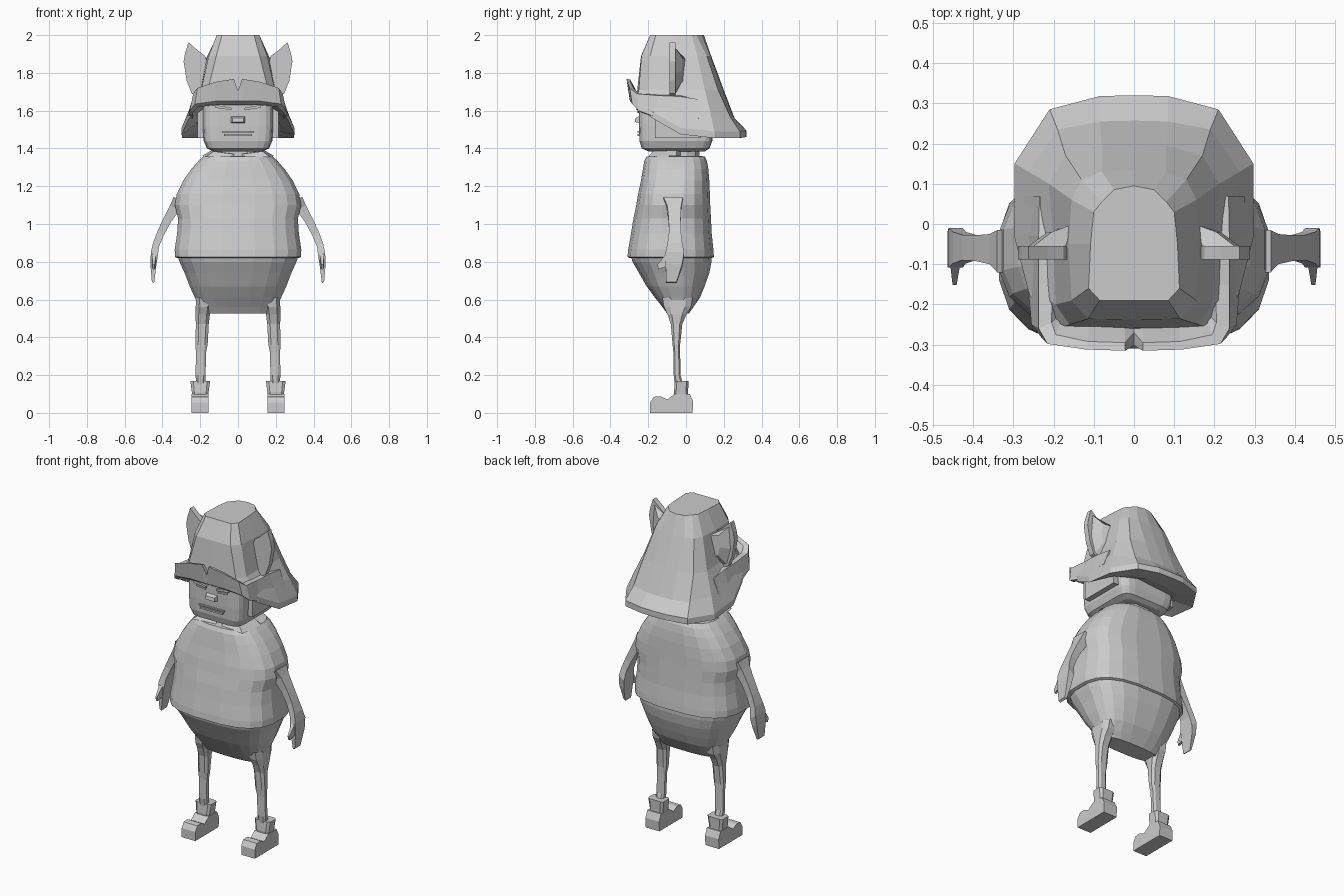
import bpy, bmesh, math

grey = bpy.data.materials.new("plain_grey")
grey.diffuse_color = (0.6, 0.6, 0.6, 1)


def make(name, verts, faces):
    me = bpy.data.meshes.new(name)
    me.from_pydata(verts, [], faces)
    me.materials.append(grey)
    bm = bmesh.new()
    bm.from_mesh(me)
    bmesh.ops.recalc_face_normals(bm, faces=bm.faces)
    bm.to_mesh(me)
    bm.free()
    ob = bpy.data.objects.new(name, me)
    bpy.context.collection.objects.link(ob)


def pair(name, verts, faces):
    """Build a part on the right and its reflection on the left."""
    make(name + "_right", verts, faces)
    make(name + "_left", [(-x, y, z) for x, y, z in verts], faces)


def loft(rings):
    """Skin a stack of equal rings and cap both ends."""
    n, m = len(rings[0]), len(rings)
    verts = [p for r in rings for p in r]
    faces = [(k * n + i, k * n + (i + 1) % n, (k + 1) * n + (i + 1) % n, (k + 1) * n + i)
             for k in range(m - 1) for i in range(n)]
    return verts, faces + [tuple(range(n)), tuple(range((m - 1) * n, m * n))]


def oval(z, hw, y0, y1, n=20, p=2.8, cx=0.0):
    """Rounded-square ring, hw wide each side, from y0 to y1."""
    def c(v):
        return math.copysign(abs(v) ** (2 / p), v)
    ang = [2 * math.pi * (i + 0.5) / n for i in range(n)]
    return [(cx + hw * c(math.cos(a)), (y0 + y1) / 2 + (y1 - y0) / 2 * c(math.sin(a)), z)
            for a in ang]


def stack(rows, **kw):
    return loft([oval(*r, **kw) for r in rows])


def prism(outline, y0, y1):
    """Extrude an (x, z) outline along y."""
    return loft([[(x, y, z) for x, z in outline] for y in (y0, y1)])


def box(x0, x1, y0, y1, z0, z1):
    return prism([(x0, z0), (x1, z0), (x1, z1), (x0, z1)], y0, y1)


# Trousers and shirt
make("trousers", *stack([
    (0.525, 0.185, -0.10, 0.015), (0.56, 0.21, -0.125, 0.04), (0.61, 0.23, -0.165, 0.075),
    (0.67, 0.258, -0.21, 0.10), (0.74, 0.285, -0.25, 0.125), (0.80, 0.312, -0.285, 0.137),
    (0.835, 0.325, -0.295, 0.138)]))
make("shirt", *stack([
    (0.82, 0.325, -0.30, 0.14), (0.825, 0.337, -0.312, 0.15), (0.865, 0.338, -0.308, 0.147),
    (0.95, 0.325, -0.293, 0.138), (1.03, 0.32, -0.28, 0.134), (1.10, 0.337, -0.265, 0.13),
    (1.16, 0.327, -0.255, 0.128), (1.23, 0.292, -0.24, 0.125), (1.29, 0.25, -0.23, 0.12),
    (1.335, 0.21, -0.222, 0.112), (1.358, 0.185, -0.21, 0.10), (1.36, 0.12, -0.15, 0.07)]))
make("neck", *stack([(1.34, 0.11, -0.15, 0.07), (1.42, 0.11, -0.15, 0.08)], n=12))
# Collar points either side of the throat
pair("collar", *loft([
    [(0.02, -0.19, 1.355), (0.17, -0.20, 1.355), (0.19, -0.05, 1.36), (0.12, -0.03, 1.36)],
    [(0.02, -0.175, 1.37), (0.13, -0.175, 1.385), (0.14, -0.05, 1.39), (0.11, -0.03, 1.39)]]))

# Legs, cuffs and shoes
pair("leg", *stack([
    (0.14, 0.024, -0.06, -0.01, 8, 3, 0.198), (0.20, 0.028, -0.066, -0.028, 8, 3, 0.198),
    (0.32, 0.028, -0.068, -0.03, 8, 3, 0.196), (0.36, 0.034, -0.072, -0.03, 8, 3, 0.193),
    (0.47, 0.036, -0.082, -0.018, 8, 3, 0.189), (0.52, 0.040, -0.10, 0.005, 8, 3, 0.187),
    (0.56, 0.043, -0.12, 0.03, 8, 3, 0.183), (0.61, 0.045, -0.13, 0.04, 8, 3, 0.18)]))
pair("cuff", *stack([(0.07, 0.042, -0.06, 0.015, 8, 5, 0.2),
                     (0.11, 0.046, -0.065, 0.012, 8, 5, 0.2),
                     (0.17, 0.054, -0.06, 0.015, 8, 5, 0.2)]))
shoe = [(-0.19, 0.0), (0.035, 0.0), (0.038, 0.06), (0.02, 0.10), (-0.06, 0.10),
        (-0.10, 0.07), (-0.135, 0.088), (-0.17, 0.085), (-0.19, 0.055)]
pair("shoe", *loft([[(x, y, z) for y, z in shoe] for x in (0.155, 0.247)]))

# Arms: centre x, z, half thickness, y range
arm = [(0.30, 1.12, 0.04, -0.12, -0.015), (0.335, 1.085, 0.024, -0.10, -0.025),
       (0.375, 1.02, 0.019, -0.092, -0.028), (0.41, 0.95, 0.017, -0.09, -0.027),
       (0.434, 0.89, 0.016, -0.098, -0.02), (0.443, 0.84, 0.018, -0.108, -0.01),
       (0.449, 0.78, 0.015, -0.108, -0.02), (0.450, 0.69, 0.006, -0.105, -0.05)]
pair("arm", *loft([[(x - t, a, z - t * 0.6), (x + t, a, z + t * 0.6),
                    (x + t, b, z + t * 0.6), (x - t, b, z - t * 0.6)] for x, z, t, a, b in arm]))
pair("thumb", *loft([
    [(0.432, -0.10, 0.85), (0.457, -0.10, 0.85), (0.457, -0.09, 0.78), (0.432, -0.09, 0.78)],
    [(0.441, -0.152, 0.785), (0.451, -0.152, 0.785), (0.451, -0.145, 0.76), (0.441, -0.145, 0.76)]]))

# Head with a plain, boxy face
make("head", *stack([
    (1.385, 0.13, -0.20, 0.10), (1.40, 0.165, -0.235, 0.125), (1.44, 0.182, -0.247, 0.14),
    (1.52, 0.187, -0.25, 0.14), (1.68, 0.187, -0.25, 0.14)], n=20, p=7))
pair("sideburn", *box(0.18, 0.215, -0.165, 0.08, 1.455, 1.62))
make("nose", *loft([
    [(-0.038, -0.245, 1.535), (0.038, -0.245, 1.535), (0.038, -0.245, 1.572), (-0.038, -0.245, 1.572)],
    [(-0.03, -0.272, 1.54), (0.03, -0.272, 1.54), (0.03, -0.268, 1.56), (-0.03, -0.268, 1.56)]]))
make("upper_lip", *box(-0.085, 0.085, -0.258, -0.245, 1.484, 1.492))
make("lower_lip", *box(-0.075, 0.075, -0.258, -0.245, 1.466, 1.476))
pair("eyelid", *prism([(0.04, 1.588), (0.105, 1.596), (0.105, 1.606), (0.04, 1.597)], -0.257, -0.245))
pair("brow", *prism([(0.035, 1.603), (0.12, 1.615), (0.12, 1.63), (0.035, 1.615)], -0.262, -0.245))


# Hat: each half ring runs from the front centre to the back centre
def hat_ring(half, heights):
    pts = [(x, y, z) for (x, y), z in zip(half, heights)]
    return pts + [(-x, y, z) for x, y, z in pts[-2:0:-1]]


top = [(0, -.19), (.085, -.19), (.113, -.16), (.108, -.05), (.10, .03), (.08, .055), (.05, .085), (0, .095)]
upper = [(0, -.238), (.115, -.236), (.155, -.19), (.163, -.05), (.155, .06), (.13, .11), (.08, .13), (0, .133)]
middle = [(0, -.258), (.16, -.25), (.195, -.2), (.20, -.04), (.212, .10), (.17, .17), (.08, .195), (0, .20)]
lower = [(0, -.262), (.19, -.26), (.235, -.17), (.25, -.02), (.262, .13), (.19, .235), (.085, .255), (0, .257)]
rim = [(0, -.27), (.215, -.27), (.262, -.17), (.298, -.03), (.297, .15), (.21, .285), (.085, .318), (0, .32)]
rim_z = [1.635, 1.625, 1.555, 1.475, 1.455, 1.455, 1.46, 1.46]
lower_z = [1.66, 1.66, 1.65, 1.625, 1.585, 1.565, 1.56, 1.56]
inner = [(x * 0.74, -.23 if y < -.2 else y * 0.62) for x, y in rim]
make("hat", *loft([
    hat_ring(top, [2.0] * 8), hat_ring(upper, [1.89] * 8), hat_ring(middle, [1.71] * 8),
    hat_ring(lower, lower_z), hat_ring(rim, [z + 0.035 for z in rim_z]), hat_ring(rim, rim_z),
    hat_ring(inner, [1.64, 1.64, 1.59, 1.53, 1.49, 1.48, 1.48, 1.48])]))

# Upturned visor, notched at the centre and swept back to the ears:
# each slice runs outer bottom, outer middle, outer top, inner top, inner bottom
visor = [
    [(0, -.265, 1.63), (0, -.297, 1.65), (0, -.302, 1.705), (0, -.27, 1.70), (0, -.25, 1.66)],
    [(.022, -.265, 1.63), (.022, -.297, 1.65), (.022, -.315, 1.768), (.022, -.295, 1.765), (.022, -.25, 1.68)],
    [(.11, -.265, 1.63), (.12, -.295, 1.65), (.12, -.312, 1.752), (.115, -.292, 1.748), (.11, -.25, 1.68)],
    [(.21, -.262, 1.62), (.228, -.285, 1.635), (.215, -.298, 1.72), (.195, -.275, 1.715), (.18, -.24, 1.67)],
    [(.24, -.235, 1.59), (.255, -.25, 1.60), (.237, -.26, 1.69), (.205, -.245, 1.69), (.18, -.22, 1.66)],
    [(.24, -.17, 1.565), (.262, -.17, 1.57), (.237, -.15, 1.68), (.203, -.15, 1.685), (.18, -.15, 1.66)],
    [(.25, -.03, 1.54), (.275, -.03, 1.555), (.237, -.03, 1.675), (.20, -.03, 1.685), (.18, -.03, 1.66)],
    [(.25, .07, 1.54), (.275, .07, 1.56), (.235, .07, 1.66), (.205, .07, 1.66), (.18, .07, 1.64)]]
pair("visor", *loft(visor))

# Ears: a flat front plate with a smaller lobe behind
ear = [(.20, 1.67), (.245, 1.69), (.272, 1.76), (.288, 1.86), (.28, 1.905), (.262, 1.962),
       (.215, 1.92), (.175, 1.89), (.15, 1.82), (.15, 1.72)]
pair("ear", *prism(ear, -0.088, -0.055))
pair("ear_back", *loft([
    [(.17, -.055, 1.68), (.235, -.055, 1.70), (.262, -.055, 1.80), (.25, -.055, 1.93), (.17, -.055, 1.88)],
    [(.17, 0, 1.74), (.20, -.02, 1.76), (.215, -.02, 1.81), (.205, -.02, 1.88), (.15, 0, 1.87)]]))
